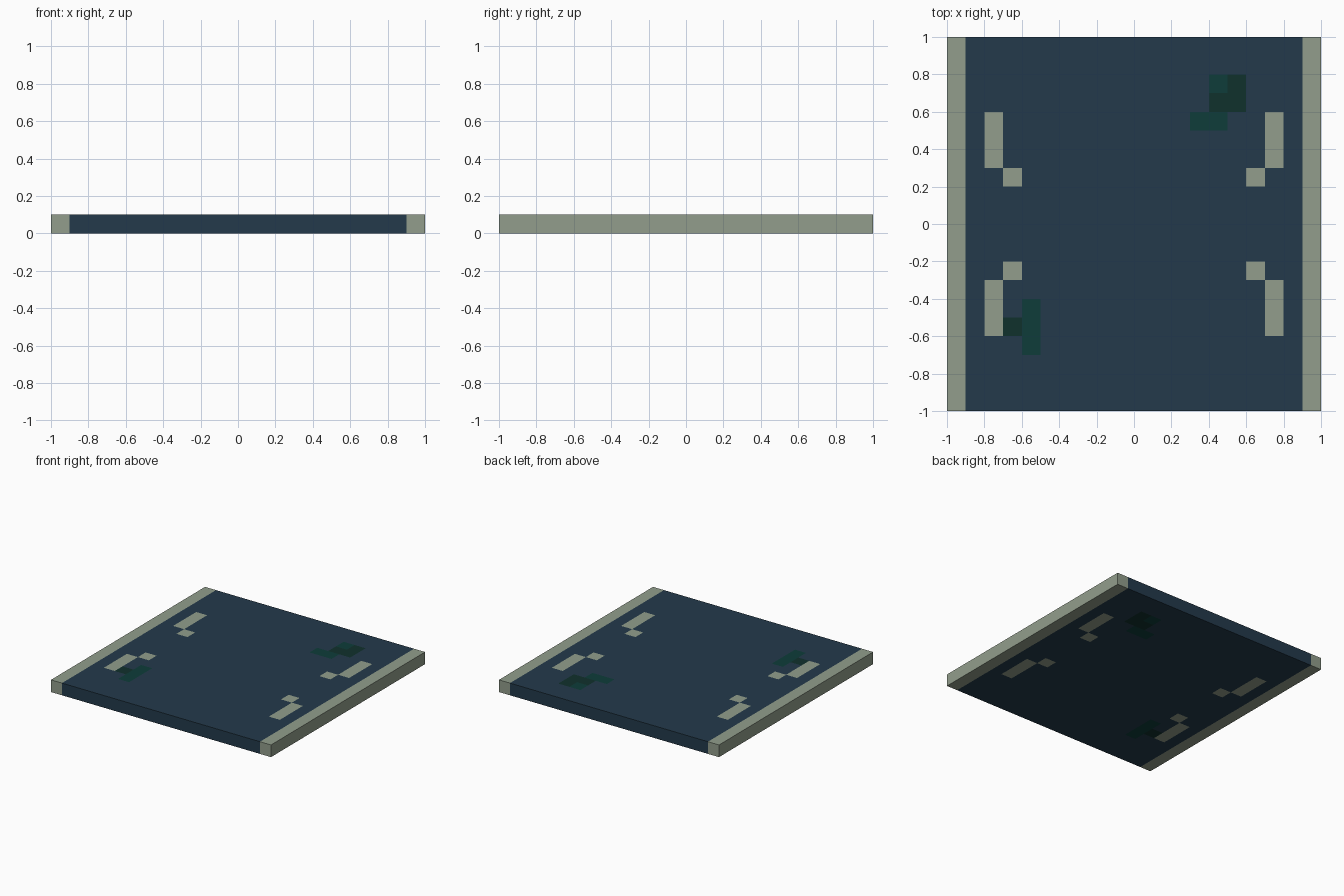
import bpy, bmesh

if "Cube" in bpy.data.objects:
    bpy.data.objects.remove(bpy.data.objects["Cube"])


def srgb(r, g, b):
    def lin(c):
        c /= 255
        return c / 12.92 if c <= 0.04045 else ((c + 0.055) / 1.055) ** 2.4
    return (lin(r), lin(g), lin(b), 1)


def material(name, colour):
    m = bpy.data.materials.new(name)
    m.diffuse_color = colour
    m.use_nodes = True
    m.node_tree.nodes["Principled BSDF"].inputs["Base Color"].default_value = m.diffuse_color
    return m


BLUE, BEIGE, GREEN, DARK = range(4)
materials = [
    material("deep_blue", srgb(35, 58, 75)),
    material("grey_beige", srgb(146, 158, 140)),
    material("teal_green", srgb(14, 60, 58)),
    material("dark_green", srgb(16, 49, 44)),
]

# Green patches: x0, x1, y0, y1, colour
patches = [
    (0.4, 0.5, 0.7, 0.8, GREEN),
    (0.3, 0.5, 0.5, 0.6, GREEN),
    (0.5, 0.6, 0.6, 0.8, DARK),
    (0.4, 0.5, 0.6, 0.7, DARK),
    (-0.6, -0.5, -0.7, -0.4, GREEN),
    (-0.7, -0.6, -0.6, -0.5, DARK),
]


def colour_at(x, y):
    ax, ay = abs(x), abs(y)
    # Border strips along both sides
    if ax > 0.9:
        return BEIGE
    # Four mirrored corner motifs
    if 0.7 < ax < 0.8 and 0.3 < ay < 0.6:
        return BEIGE
    if 0.6 < ax < 0.7 and 0.2 < ay < 0.3:
        return BEIGE
    for x0, x1, y0, y1, colour in patches:
        if x0 < x < x1 and y0 < y < y1:
            return colour
    return BLUE


# Flat slab, cut into a grid of square cells
bm = bmesh.new()
bmesh.ops.create_cube(bm, size=1)
for v in bm.verts:
    v.co = (v.co.x * 2, v.co.y * 2, (v.co.z + 0.5) * 0.1)
for axis in ((1, 0, 0), (0, 1, 0)):
    for i in range(-9, 10):
        bmesh.ops.bisect_plane(bm, geom=bm.verts[:] + bm.edges[:] + bm.faces[:],
                               plane_co=[a * i / 10 for a in axis], plane_no=axis)

# The pattern runs through to the underside
for f in bm.faces:
    c = f.calc_center_median()
    f.material_index = colour_at(c.x, c.y)

mesh = bpy.data.meshes.new("carpet")
bm.to_mesh(mesh)
bm.free()
for m in materials:
    mesh.materials.append(m)
bpy.context.collection.objects.link(bpy.data.objects.new("carpet", mesh))
